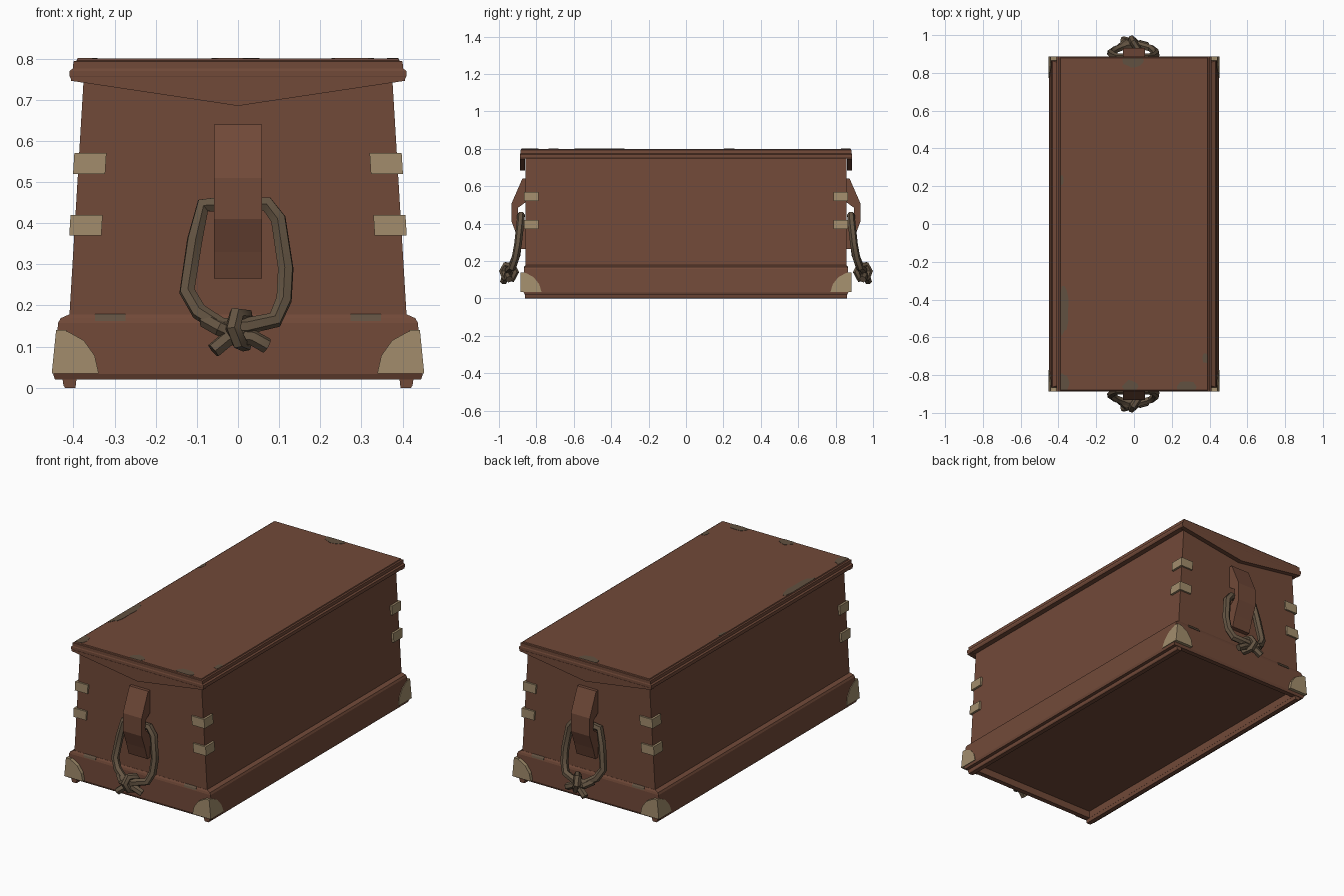
import bpy, bmesh, math, random

if "Cube" in bpy.data.objects:
    bpy.data.objects.remove(bpy.data.objects["Cube"])

random.seed(4)


def material(name, rgb):
    m = bpy.data.materials.new(name)
    m.diffuse_color = (*rgb, 1)
    m.use_nodes = True
    m.node_tree.nodes["Principled BSDF"].inputs["Base Color"].default_value = m.diffuse_color
    return m


WOOD = material("brown_wood", (0.165, 0.067, 0.040))
BRASS = material("dull_brass", (0.36, 0.265, 0.150))
ROPE = material("olive_rope", (0.127, 0.089, 0.055))
WORN = material("worn_paint", (0.120, 0.082, 0.052))


def add_mesh(name, verts, faces, mat):
    me = bpy.data.meshes.new(name)
    me.from_pydata(verts, [], faces)
    bm = bmesh.new()
    bm.from_mesh(me)
    bmesh.ops.recalc_face_normals(bm, faces=bm.faces)
    bm.to_mesh(me)
    bm.free()
    me.materials.append(mat)
    ob = bpy.data.objects.new(name, me)
    bpy.context.collection.objects.link(ob)
    return ob


def loft(name, rings, mat):
    """Join equal rings of points and cap both ends."""
    n = len(rings[0])
    verts = [p for r in rings for p in r]
    faces = [tuple(range(n)), tuple(range((len(rings) - 1) * n, len(rings) * n))]
    for k in range(len(rings) - 1):
        for i in range(n):
            j = (i + 1) % n
            faces.append((k * n + i, k * n + j, (k + 1) * n + j, (k + 1) * n + i))
    return add_mesh(name, verts, faces, mat)


def rect_stack(name, levels, mat=WOOD):
    """Stack of centred rectangles given as half x, half y, z."""
    return loft(name, [[(-x, -y, z), (x, -y, z), (x, y, z), (-x, y, z)]
                       for x, y, z in levels], mat)


# Skirt with recessed floor, sloped walls and top ledge
rect_stack("base_skirt", [(.392, .835, .06), (.392, .835, .02), (.445, .862, .02),
                          (.449, .868, .033), (.437, .866, .158), (.431, .863, .169),
                          (.411, .858, .178), (.40, .85, .178)])
# Tapered chest body
rect_stack("body", [(.41, .857, .17), (.375, .857, .752)])
# Moulded lid
rect_stack("lid", [(.36, .85, .75), (.405, .884, .748), (.409, .888, .757), (.409, .888, .770),
                   (.401, .886, .776), (.400, .886, .793), (.392, .882, .795), (.390, .880, .80)])

# Runners under the long sides
for s in (-1, 1):
    loft("runner", [[(s * .392, y, .025), (s * .427, y, .025), (s * .424, y, .005),
                     (s * .42, y, 0), (s * .395, y, 0)] for y in (-.86, .86)], WOOD)


def corner_plate(name, poly, out_x, out_y, depth):
    """Plate wrapped round a vertical corner; poly holds (distance from corner, z)."""
    for sx in (-1, 1):
        for sy in (-1, 1):
            end = [[(sx * (out_x(z) - u), sy * y, z) for u, z in poly]
                   for y in (out_y, out_y - depth)]
            side = [[(sx * (out_x(z) - d), sy * (out_y - u), z) for u, z in poly]
                    for d in (0, depth)]
            loft(name + "_end", end, BRASS)
            loft(name + "_side", side, BRASS)


# Rounded brass guards on the lower corners
corner_plate("corner_guard", [(0, .035), (0, .14), (.03, .136), (.07, .115), (.1, .078), (.114, .035)],
             lambda z: .456 - .1 * z, .886, .025)
# Two brass straps on each upright corner
for z0, z1 in ((.37, .42), (.52, .57)):
    corner_plate("corner_strap", [(0, z0), (0, z1), (.078, z1), (.078, z0)],
                 lambda z: .387 + (.745 - z) * .0614, .867, .02)


def tube(name, pts, radius, cyclic=False):
    """Low-sided rope along a path."""
    cu = bpy.data.curves.new(name, 'CURVE')
    cu.dimensions = '3D'
    cu.bevel_depth = radius
    cu.bevel_resolution = 1
    cu.use_fill_caps = True
    sp = cu.splines.new('POLY')
    sp.points.add(len(pts) - 1)
    for p, co in zip(sp.points, pts):
        p.co = (*co, 1)
    sp.use_cyclic_u = cyclic
    cu.materials.append(ROPE)
    ob = bpy.data.objects.new(name, cu)
    bpy.context.collection.objects.link(ob)
    bpy.ops.object.select_all(action='DESELECT')
    ob.select_set(True)
    bpy.context.view_layer.objects.active = ob
    bpy.ops.object.convert(target='MESH')
    bpy.ops.object.shade_smooth_by_angle(angle=math.radians(40))


for s in (-1, 1):
    # Pointed board hanging below each lid end
    loft("lid_end_board", [[(-.406, s * y, .755), (-.406, s * y, .746), (0, s * y, .685),
                            (.406, s * y, .746), (.406, s * y, .755)] for y in (.888, .862)], WOOD)
    # Handle cleat with a notch for the rope
    cleat = [(.85, .64), (.875, .64), (.932, .51), (.932, .41), (.902, .33), (.882, .265),
             (.85, .265), (.85, .395), (.898, .43), (.898, .485), (.85, .52)]
    loft("handle_cleat", [[(x, s * y, z) for y, z in cleat] for x in (-.058, .058)], WOOD)
    # Rope loop through the cleat, x / depth / z
    loop = [(-.05, .882, .445), (-.085, .882, .443), (-.105, .89, .36), (-.124, .905, .235),
            (-.095, .925, .185), (-.04, .945, .15), (.02, .95, .15), (.09, .93, .165),
            (.112, .912, .215), (.116, .898, .29), (.098, .885, .41), (.07, .882, .447)]
    tube("rope_loop", [(x, s * y, z) for x, y, z in loop], .0205, True)
    # Knot wrap and the two loose ends
    wrap = [(.018, .93, .175), (-.004, .962, .178), (-.012, .980, .145), (.002, .968, .112),
            (.015, .93, .105), (.025, .912, .14)]
    tube("knot_wrap", [(x, s * y, z) for x, y, z in wrap], .0195, True)
    left = [(.05, .935, .155), (.01, .945, .135), (-.03, .968, .115), (-.06, .975, .09)]
    right = [(-.08, .93, .165), (-.045, .962, .145), (.0, .945, .125), (.035, .955, .122),
             (.07, .945, .102)]
    for name, path in (("rope_tail_left", left), ("rope_tail_right", right)):
        tube(name, [(x, s * y, z) for x, y, z in path], .0195)
    # Worn strips on the end ledge
    for x in (-.31, .31):
        loft("worn_ledge", [[(x + d, s * .868, .162), (x + d, s * .865, .171),
                             (x + d, s * .858, .179), (x + d, s * .858, .162)]
                            for d in (-.037, .037)], WORN)

# Ragged worn patches on the lid, kept inside its top edge
patches = [(0, .865, .06, .04), (-.375, -.46, .03, .13), (-.375, -.84, .035, .05),
           (-.02, -.86, .045, .035), (.28, -.86, .055, .03), (.378, -.71, .015, .03),
           (-.384, .23, .012, .03)]
for cx, cy, rx, ry in patches:
    ring = []
    for i in range(14):
        a = math.tau * i / 14
        r = random.uniform(.8, 1.1)
        ring.append((max(-.39, min(.39, cx + rx * r * math.cos(a))),
                     max(-.88, min(.88, cy + ry * r * math.sin(a)))))
    loft("worn_patch", [[(x, y, z) for x, y in ring] for z in (.799, .8015)], WORN)
